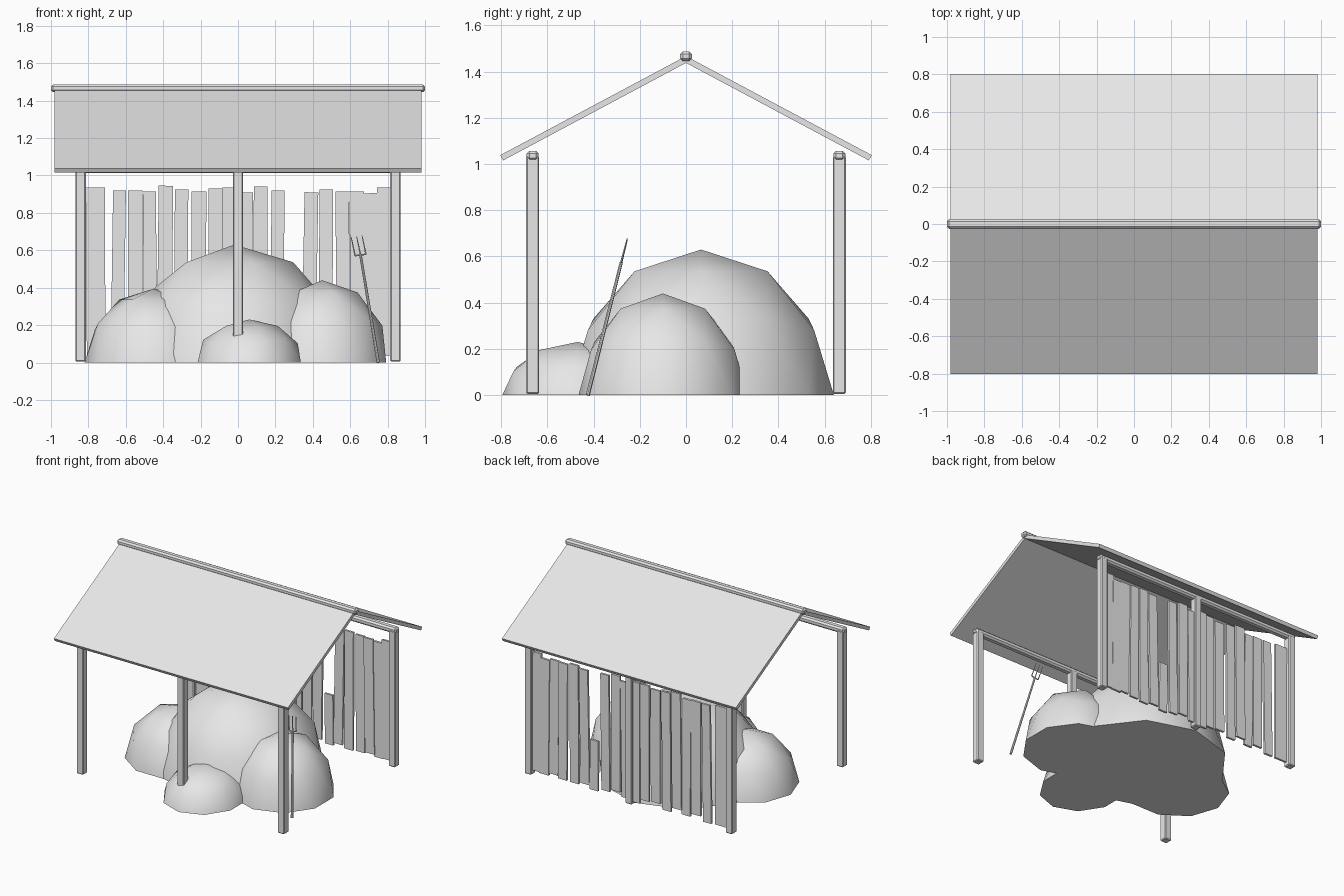
import bpy, bmesh, random
from math import radians, atan2, hypot
from mathutils import Vector, Matrix

random.seed(4)
if "Cube" in bpy.data.objects:
    bpy.data.objects.remove(bpy.data.objects["Cube"])

grey = bpy.data.materials.new("pale_grey")
grey.use_nodes = True
grey.diffuse_color = (0.8, 0.8, 0.8, 1)
grey.node_tree.nodes["Principled BSDF"].inputs["Base Color"].default_value = grey.diffuse_color


def finish(name, bm):
    mesh = bpy.data.meshes.new(name)
    bm.to_mesh(mesh)
    bm.free()
    mesh.materials.append(grey)
    ob = bpy.data.objects.new(name, mesh)
    bpy.context.collection.objects.link(ob)
    return ob


def box(name, centre, size, bevel=0.0, rot=(0, 0, 0)):
    bm = bmesh.new()
    bmesh.ops.create_cube(bm, size=1, matrix=Matrix.Diagonal((*size, 1)))
    ob = finish(name, bm)
    ob.location, ob.rotation_euler = centre, rot
    if bevel:
        mod = ob.modifiers.new("worn_edges", "BEVEL")
        mod.width, mod.segments = bevel, 1
    return ob


def rod(name, a, b, r1, r2):
    a, b = Vector(a), Vector(b)
    bm = bmesh.new()
    bmesh.ops.create_cone(bm, cap_ends=True, segments=8, radius1=r1, radius2=r2,
                          depth=(b - a).length)
    ob = finish(name, bm)
    ob.location = (a + b) / 2
    ob.rotation_euler = (b - a).to_track_quat("Z", "Y").to_euler()


def mound(name, centre, radii, turn):
    # Upper half of a coarse sphere, closed underneath
    bm = bmesh.new()
    bmesh.ops.create_icosphere(bm, subdivisions=2, radius=1)
    geom = bm.verts[:] + bm.edges[:] + bm.faces[:]
    bmesh.ops.bisect_plane(bm, geom=geom, dist=0.001, plane_co=(0, 0, 0),
                           plane_no=(0, 0, 1), clear_inner=True)
    bmesh.ops.holes_fill(bm, edges=[e for e in bm.edges if e.is_boundary], sides=0)
    bmesh.ops.rotate(bm, verts=bm.verts, matrix=Matrix.Rotation(radians(turn), 3, "Z"))
    bmesh.ops.scale(bm, verts=bm.verts, vec=radii)
    bmesh.ops.recalc_face_normals(bm, faces=bm.faces)
    ob = finish(name, bm)
    ob.location = centre
    bpy.ops.object.select_all(action="DESELECT")
    ob.select_set(True)
    bpy.context.view_layer.objects.active = ob
    bpy.ops.object.shade_smooth_by_angle(angle=radians(50))


# Frame and roof, front and back
EAVE = Vector((0.797, 1.027))
RIDGE = Vector((0.0, 1.452))
slope = EAVE - RIDGE
for side, label in ((-1, "front"), (1, "back")):
    for x, place in ((-0.842, "right"), (0, "middle"), (0.842, "left")):
        box(f"{label}_{place}_post", (x, side * 0.663, 0.52), (0.056, 0.056, 1.03), 0.006)
    box(f"{label}_rail", (0, side * 0.663, 1.035), (1.75, 0.052, 0.044), 0.012)
    mid = (EAVE + RIDGE) / 2
    box(f"{label}_roof_panel", (0, side * mid.x, mid.y), (1.96, slope.length, 0.026),
        rot=(side * atan2(slope.y, slope.x), 0, 0))
box("ridge_beam", (0, 0, 1.466), (2.0, 0.052, 0.042), 0.012)

# Uneven back fence with one broken plank
plank_x = [-.76, -.64, -.55, -.47, -.39, -.305, -.21, -.12, -.045, .035,
           .12, .21, .30, .385, .47, .56, .64, .715, .785]
plank_top = [.935, .92, .92, .915, .945, .925, .915, .93, .935, .91,
             .94, .92, .40, .91, .925, .915, .915, .905, .935]
for i, (x, top) in enumerate(zip(plank_x, plank_top)):
    low = random.uniform(0.02, 0.07)
    width = random.uniform(0.068, 0.08) if i else 0.1
    box(f"fence_plank_{i + 1}", (x, 0.664 + random.uniform(-.006, .006), (low + top) / 2),
        (width, 0.016, top - low), rot=(0, radians(random.uniform(-1, 1)), 0))

# Hay mounds
mound("main_hay_mound", (-0.02, 0.065, 0), (0.6, 0.575, 0.63), 0)
mound("right_hay_mound", (-0.45, -0.08, 0), (0.37, 0.35, 0.395), 18)
mound("left_hay_mound", (0.45, -0.1, 0), (0.36, 0.365, 0.44), 0)
mound("front_hay_mound", (0.06, -0.47, 0), (0.29, 0.325, 0.23), 0)

# Hay fork leaning on the left mound
foot, neck = Vector((0.75, -0.425, 0)), Vector((0.655, -0.28, 0.575))
rod("fork_handle", foot, neck, 0.009, 0.007)
across = Vector((0.029, 0, 0.004))
rod("fork_crossbar", neck - across, neck + across, 0.004, 0.004)
for i in (-1, 0, 1):
    root = neck + across * i
    rod(f"fork_tine_{i + 2}", root, root + Vector((-0.021, 0.026, 0.1)), 0.004, 0.002)
